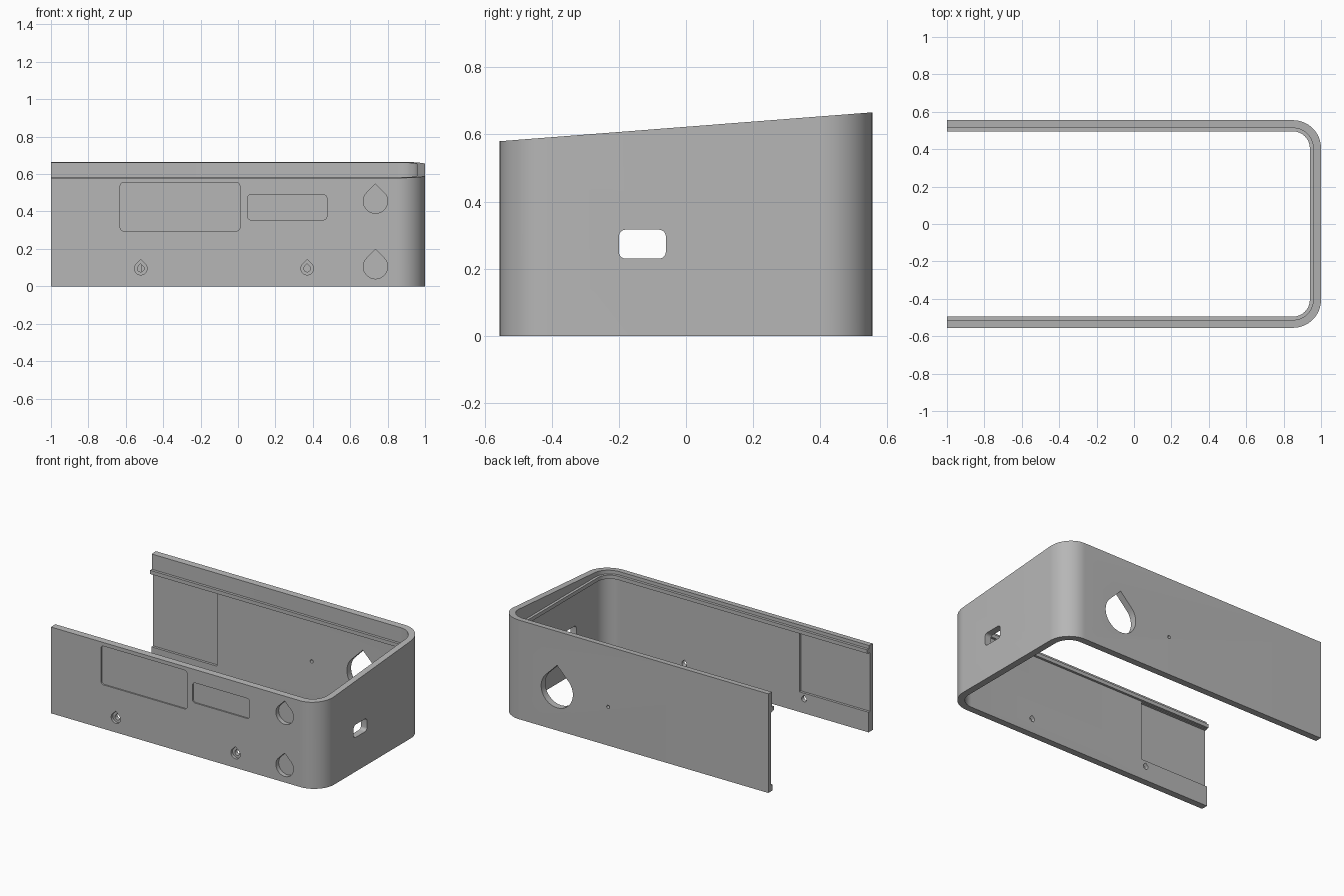
import bpy, bmesh, math

if "Cube" in bpy.data.objects:
    bpy.data.objects.remove(bpy.data.objects["Cube"])

W, D, R = 1.0, 0.555, 0.15          # half length, half depth, corner radius
WALL = 0.045


def top_z(y):
    return 0.6225 + 0.0775 * y       # sloping rim


grey = bpy.data.materials.new("plain grey")
grey.diffuse_color = (0.47, 0.47, 0.47, 1)
grey.use_nodes = True
grey.node_tree.nodes["Principled BSDF"].inputs["Base Color"].default_value = grey.diffuse_color


def make_object(name, bm):
    bmesh.ops.recalc_face_normals(bm, faces=bm.faces)
    me = bpy.data.meshes.new(name)
    bm.to_mesh(me)
    bm.free()
    me.materials.append(grey)
    ob = bpy.data.objects.new(name, me)
    bpy.context.collection.objects.link(ob)
    return ob


# U-shaped path: outer point and inward direction
path = [(-W, -D, 0, 1)]
for cy, start in ((-(D - R), -90), (D - R, 0)):
    for i in range(17):
        a = math.radians(start + 90 * i / 16)
        c, s = math.cos(a), math.sin(a)
        path.append((W - R + R * c, cy + R * s, -c, -s))
path.append((-W, D, 0, -1))

# Wall section (depth, height); None means the sloping rim
section = [(0, 0), (0, None), (0.042, None), (0.042, 0.56), (0.06, 0.56),
           (0.06, 0.535), (WALL, 0.535), (WALL, 0)]
bm = bmesh.new()
rings = []
for x, y, nx, ny in path:
    ring = []
    for d, z in section:
        py = y + ny * d
        ring.append(bm.verts.new((x + nx * d, py, top_z(py) if z is None else z)))
    rings.append(ring)
n = len(section)
for a, b in zip(rings, rings[1:]):
    for i in range(n):
        j = (i + 1) % n
        bm.faces.new((a[i], a[j], b[j], b[i]))
bm.faces.new(rings[0])
bm.faces.new(rings[-1])
shell = make_object("enclosure_wall", bm)


# Outlines for the cut-outs
def teardrop(cx, cz, r, steps=36):
    pts = [(cx, cz + r * math.sqrt(2))]
    for i in range(steps + 1):
        a = math.radians(135 + 270 * i / steps)
        pts.append((cx + r * math.cos(a), cz + r * math.sin(a)))
    return pts


def circle(cx, cz, r, steps=20):
    return [(cx + r * math.cos(2 * math.pi * i / steps),
             cz + r * math.sin(2 * math.pi * i / steps)) for i in range(steps)]


def rounded(u0, u1, z0, z1, r, steps=6):
    pts = []
    for cu, cz, start in ((u1 - r, z1 - r, 0), (u0 + r, z1 - r, 90),
                          (u0 + r, z0 + r, 180), (u1 - r, z0 + r, 270)):
        for i in range(steps + 1):
            a = math.radians(start + 90 * i / steps)
            pts.append((cu + r * math.cos(a), cz + r * math.sin(a)))
    return pts


def cut(name, pts, lo, hi, along_x=False):
    """Extrude an outline from lo to hi and subtract it from the shell."""
    bm = bmesh.new()
    ends = []
    for t in (lo, hi):
        ends.append([bm.verts.new((t, u, z) if along_x else (u, t, z)) for u, z in pts])
        bm.faces.new(ends[-1])
    for i in range(len(pts)):
        j = (i + 1) % len(pts)
        bm.faces.new((ends[0][i], ends[0][j], ends[1][j], ends[1][i]))
    cutter = make_object(name, bm)
    cutter.hide_render = True
    mod = shell.modifiers.new(name, 'BOOLEAN')
    mod.operation = 'DIFFERENCE'
    mod.solver = 'EXACT'
    mod.object = cutter
    bpy.context.view_layer.objects.active = shell
    bpy.ops.object.modifier_apply(modifier=name)
    bpy.data.objects.remove(cutter)


# Inner panel recesses at the open end
for side, x1, z0 in ((-1, -0.485, 0.135), (1, -0.515, 0.04)):
    lo, hi = sorted((side * (D - 0.028), side * (D - 0.1)))
    cut("panel_recess", [(-1.1, z0), (x1, z0), (x1, 0.53), (-1.1, 0.53)], lo, hi)

# Front: shallow label recesses, blind teardrop pockets, screw holes
cut("label_recess", rounded(-0.63, 0.01, 0.295, 0.555, 0.02), -0.6, -D + 0.009)
cut("label_recess", rounded(0.05, 0.475, 0.355, 0.49, 0.02), -0.6, -D + 0.009)
for z in (0.455, 0.105):
    cut("teardrop_pocket", teardrop(0.735, z, 0.065), -0.6, -D + 0.03)
for x in (-0.52, 0.37):
    cut("screw_head", teardrop(x, 0.095, 0.034), -0.6, -D + 0.018)
    cut("screw_hole", teardrop(x, 0.095, 0.018), -0.6, -0.45)

# Back: large teardrop opening and pin hole
cut("teardrop_opening", teardrop(0.57, 0.27, 0.118), 0.45, 0.6)
cut("pin_hole", circle(0.19, 0.26, 0.011), 0.45, 0.6)

# Right side: rounded port
cut("port", rounded(-0.2, -0.06, 0.23, 0.316, 0.02), 0.9, 1.1, True)

# Smooth corners, sharp edges
bpy.ops.object.select_all(action='DESELECT')
shell.select_set(True)
bpy.context.view_layer.objects.active = shell
bpy.ops.object.shade_smooth_by_angle(angle=math.radians(30))
